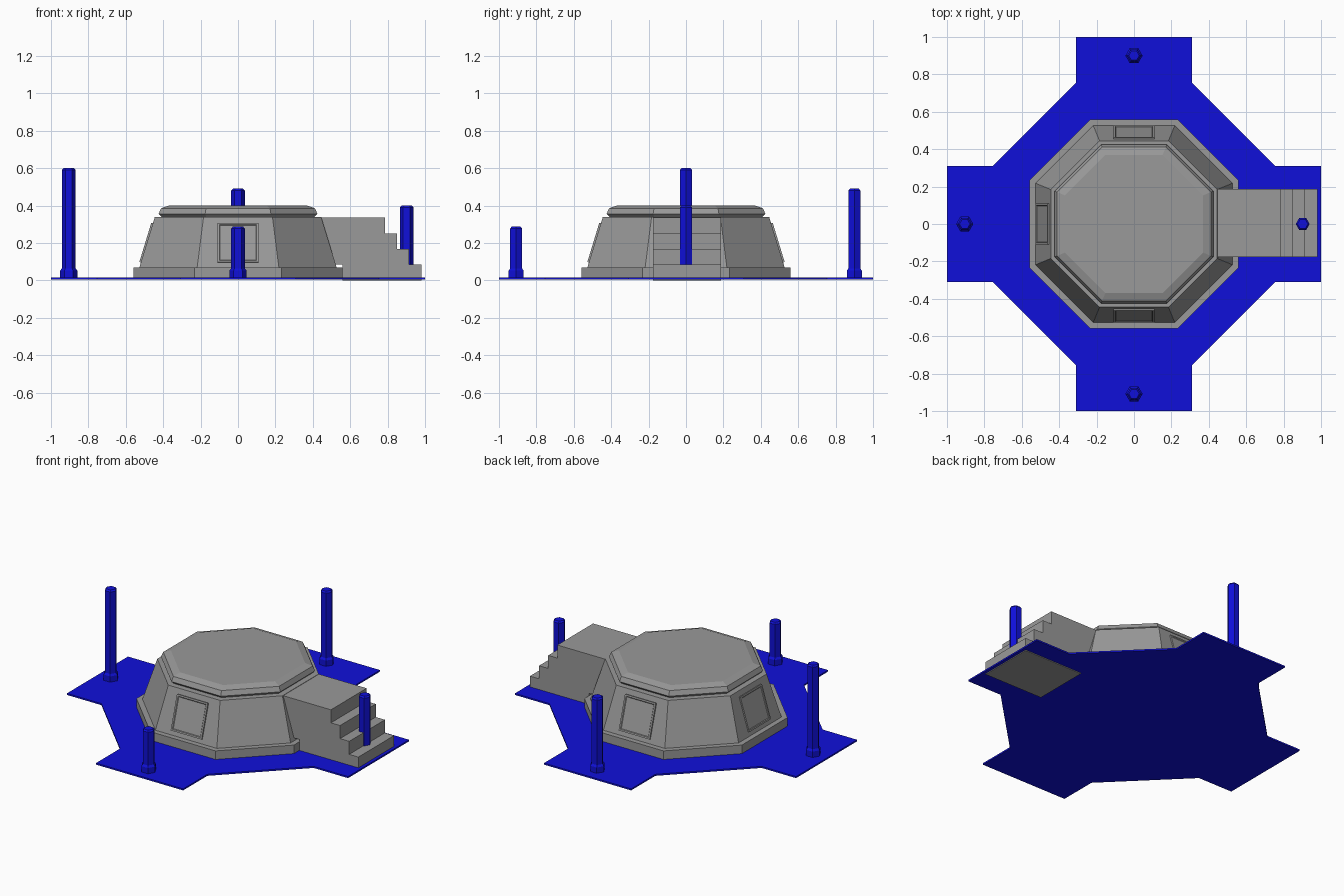
import bpy, bmesh, math
from mathutils import Matrix, Vector

cube = bpy.data.objects.get("Cube")
if cube:
    bpy.data.objects.remove(cube, do_unlink=True)


def material(name, color):
    m = bpy.data.materials.new(name)
    m.use_nodes = True
    m.diffuse_color = color
    m.node_tree.nodes["Principled BSDF"].inputs["Base Color"].default_value = color
    return m


GREY = material("stone grey", (0.32, 0.32, 0.32, 1))
BLUE = material("deep blue", (0.005, 0.005, 0.70, 1))


def finish(name, bm, mat):
    bmesh.ops.recalc_face_normals(bm, faces=bm.faces[:])
    mesh = bpy.data.meshes.new(name)
    bm.to_mesh(mesh)
    bm.free()
    mesh.materials.append(mat)
    ob = bpy.data.objects.new(name, mesh)
    bpy.context.scene.collection.objects.link(ob)
    return ob


def prism(name, points, offset, mat):
    """Extrude a flat outline along an offset."""
    bm = bmesh.new()
    face = bm.faces.new([bm.verts.new(p) for p in points])
    new = bmesh.ops.extrude_face_region(bm, geom=[face])["geom"]
    verts = [g for g in new if isinstance(g, bmesh.types.BMVert)]
    bmesh.ops.translate(bm, verts=verts, vec=offset)
    return finish(name, bm, mat)


def stack(name, profile, sides, turn, mat, center=(0, 0)):
    """Join polygon rings of (corner radius, height) into a closed solid."""
    bm = bmesh.new()
    rings = []
    for r, z in profile:
        rings.append([bm.verts.new((center[0] + r * math.cos(turn + math.tau * i / sides),
                                    center[1] + r * math.sin(turn + math.tau * i / sides), z))
                      for i in range(sides)])
    for a, b in zip(rings, rings[1:]):
        for i in range(sides):
            j = (i + 1) % sides
            bm.faces.new((a[i], a[j], b[j], b[i]))
    bm.faces.new(rings[0])
    bm.faces.new(rings[-1])
    return finish(name, bm, mat)


def octagon(name, profile):
    k = 1 / math.cos(math.pi / 8)
    return stack(name, [(a * k, z) for a, z in profile], 8, math.pi / 8, GREY)


# Ground plate: four tabs joined by diagonal edges
quarter = [(1, -0.31), (1, 0.31), (0.755, 0.31)]
outline = []
for q in range(4):
    turn = Matrix.Rotation(q * math.pi / 2, 3, "Z")
    tab = [(0.755, -0.31)] + quarter
    outline += [turn @ Vector((x, y, 0.005)) for x, y in tab]
prism("ground_plate", outline, (0, 0, 0.01), BLUE)

# Octagonal building
octagon("base_step", [(0.56, 0.01), (0.56, 0.07)])
octagon("sloped_walls", [(0.527, 0.07), (0.445, 0.338)])
octagon("roof_rim", [(0.405, 0.335), (0.425, 0.355), (0.412, 0.385), (0.37, 0.40)])

# Raised window panels on three walls
low, high = Vector((0, -0.518, 0.095)), Vector((0, -0.454, 0.305))
out = Vector((0, -(high.z - low.z), high.y - low.y)).normalized()
up = (high - low).normalized()
for name, angle in (("front", 0), ("right", -math.pi / 2), ("back", math.pi)):
    bm = bmesh.new()
    rings = []
    for inset, depth in ((0, -0.01), (0, 0.01), (0.01, 0.01), (0.014, 0.006)):
        w = 0.11 - inset
        ring = []
        for sx, corner, s in ((-1, low, 1), (1, low, 1), (1, high, -1), (-1, high, -1)):
            p = corner + up * inset * s + out * depth + Vector((sx * w, 0, 0))
            ring.append(bm.verts.new(p))
        rings.append(ring)
    for a, b in zip(rings, rings[1:]):
        for i in range(4):
            bm.faces.new((a[i], a[i - 3], b[i - 3], b[i]))
    bm.faces.new(rings[0])
    bm.faces.new(rings[-1])
    bm.transform(Matrix.Rotation(angle, 4, "Z"))
    finish(name + "_window", bm, GREY)

# Entrance stairs
side = [(0.56, 0), (0.98, 0)]
for i in range(4):
    x, z = 0.98 - 0.065 * i, 0.084 * (i + 1)
    side += [(x, z), (x - 0.065, z)]
side[-1] = (0.43, 0.336)
side += [(0.51, 0.085), (0.56, 0.085)]
prism("entrance_stairs", [(x, -0.177, z) for x, z in side], (0, 0.363, 0), GREY)

# Hexagonal posts with flared feet
for name, x, y, top in (("right", -0.905, 0, 0.6), ("left", 0.902, 0, 0.4),
                        ("front", 0, -0.908, 0.287), ("back", 0, 0.9, 0.49)):
    profile = [(0.046, 0.01), (0.046, 0.052), (0.037, 0.064),
               (0.037, top - 0.01), (0.028, top)]
    stack(name + "_post", profile, 6, 0, BLUE, (x, y))
